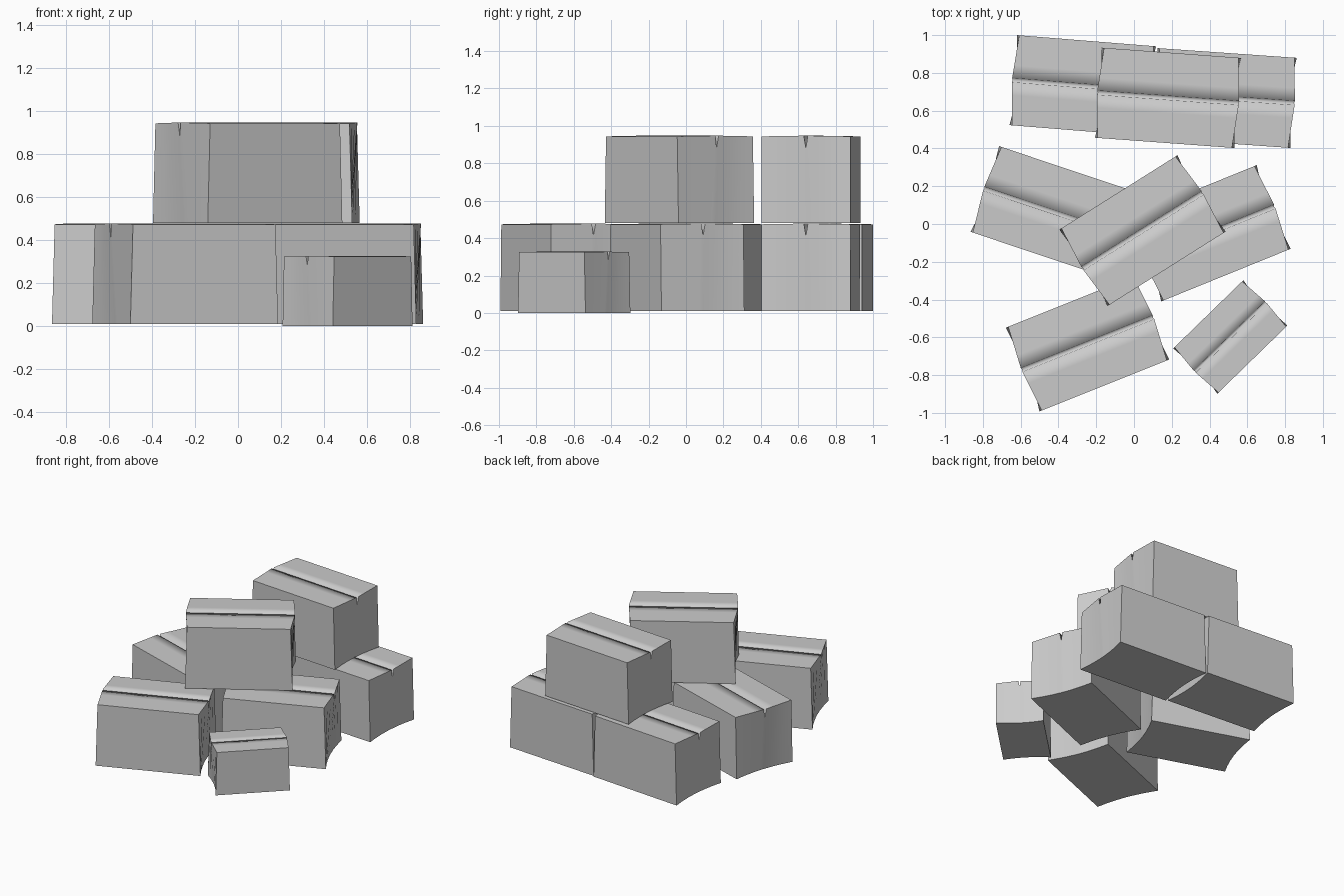
import bpy, bmesh
from math import radians

if "Cube" in bpy.data.objects:
    bpy.data.objects.remove(bpy.data.objects["Cube"])

L, W, H = 0.37, 0.239, 0.468      # half length, half width, height of a full-size carton
G, D = 0.011, 0.065               # half width and depth of the lid seam


def carton(name, x, y, z, angle, scale=1.0):
    """Carton with a V seam along the lid and slightly warped ends."""
    bm = bmesh.new()
    rows = []
    for v in (-W, -W * 2 / 3, -W / 3, -G, 0, G, W / 3, W * 2 / 3, W):
        t = 1 - abs(v) / W
        xt = L - 0.013 + 0.020 * t                  # lid bows out in the middle
        xb = L - 0.024 * (1 - (v / W) ** 2)         # base bows in
        zt = H - 0.004 * (1 - t)
        if v == 0:                                  # bottom of the seam
            zt = H - D
            xt += (xb - xt) * D / H
        rows.append([bm.verts.new(p) for p in
                     ((-xb, v, 0), (xb, v, 0), (xt, v, zt), (-xt, v, zt))])

    # four strips around the section, then the two long walls
    kind = {}
    for a, b in zip(rows, rows[1:]):
        for i in range(4):
            j = (i + 1) % 4
            kind[bm.faces.new((a[i], b[i], b[j], a[j]))] = i
    kind[bm.faces.new(rows[0])] = 4
    kind[bm.faces.new(rows[-1][::-1])] = 5
    bmesh.ops.recalc_face_normals(bm, faces=bm.faces[:])

    # smooth within each panel, crisp between panels
    for f in bm.faces:
        f.smooth = True
    for e in bm.edges:
        e.smooth = len({kind[f] for f in e.link_faces}) == 1

    mesh = bpy.data.meshes.new(name)
    bm.to_mesh(mesh)
    bm.free()
    ob = bpy.data.objects.new(name, mesh)
    ob.location = (x, y, z)
    ob.rotation_euler.z = radians(angle)
    ob.scale = (scale,) * 3
    bpy.context.collection.objects.link(ob)


LOW, HIGH = 0.01, 0.48

# back row: two on the ground, one on top
carton("box_back_left", -0.271, 0.732, LOW, -4.6)
carton("box_back_right", 0.476, 0.667, LOW, -4.0)
carton("box_back_top", 0.18, 0.668, HIGH, -4.2)

# middle row
carton("box_middle_left", -0.439, 0.068, LOW, -18.5)
carton("box_middle_right", 0.397, -0.049, LOW, 22.1)
carton("box_middle_top", 0.045, -0.035, HIGH, 32.2)

# front row
carton("box_front_left", -0.246, -0.633, LOW, 21.8)
carton("box_front_small", 0.51, -0.598, 0.0, 44.2, 0.7)
